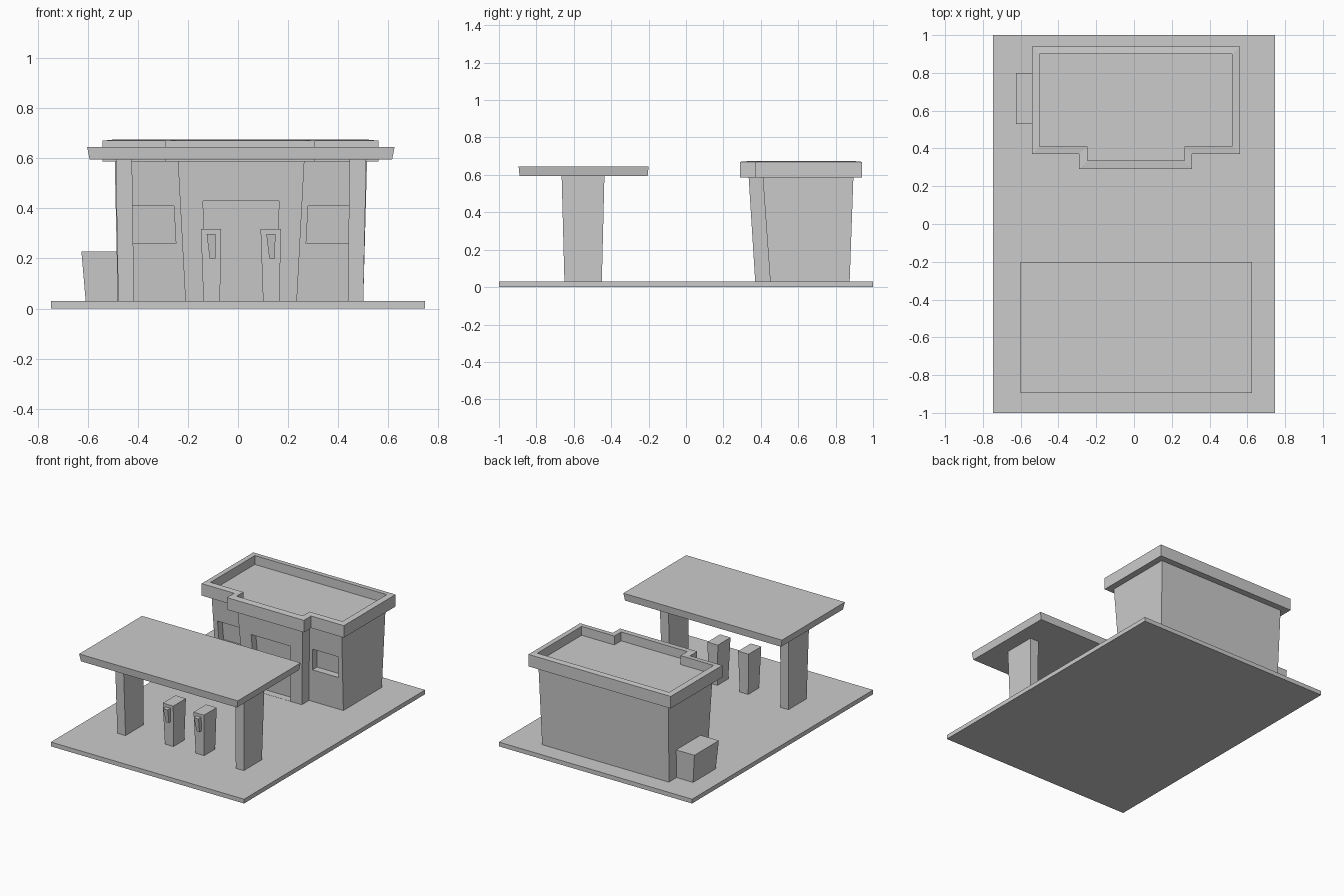
import bpy, bmesh

if "Cube" in bpy.data.objects:
    bpy.data.objects.remove(bpy.data.objects["Cube"])


def loft(name, sections):
    """Join equal-length outlines of 3D points and cap both ends."""
    bm = bmesh.new()
    rings = [[bm.verts.new(p) for p in s] for s in sections]
    n = len(rings[0])
    for a, b in zip(rings, rings[1:]):
        for i in range(n):
            j = (i + 1) % n
            bm.faces.new((a[i], a[j], b[j], b[i]))
    bm.faces.new(rings[0][::-1])
    bm.faces.new(rings[-1])
    bmesh.ops.recalc_face_normals(bm, faces=bm.faces)
    mesh = bpy.data.meshes.new(name)
    bm.to_mesh(mesh)
    bm.free()
    ob = bpy.data.objects.new(name, mesh)
    bpy.context.collection.objects.link(ob)
    return ob


def rect(x0, x1, y0, y1, z):
    return [(x0, y0, z), (x1, y0, z), (x1, y1, z), (x0, y1, z)]


def tee(x0, x1, px0, px1, y0, yp, y1, z):
    """Rectangle with a shallow bay stepping forward from y0 to yp."""
    return [(x0, y0, z), (px0, y0, z), (px0, yp, z), (px1, yp, z),
            (px1, y0, z), (x1, y0, z), (x1, y1, z), (x0, y1, z)]


def tapered(name, low, high, z0, z1):
    return loft(name, [rect(*low, z0), rect(*high, z1)])


def recess(target, low, high, z0, z1, y_low, y_high, depth=0.05):
    """Cut a recess following the sloped wall (y at z 0.03 and z 0.59)."""
    def y(z):
        return y_low + (y_high - y_low) * (z - 0.03) / 0.56
    cutter = tapered("cutter", (*low, y(z0) - 0.1, y(z0) + depth),
                     (*high, y(z1) - 0.1, y(z1) + depth), z0, z1)
    mod = target.modifiers.new("recess", 'BOOLEAN')
    mod.operation, mod.solver, mod.object = 'DIFFERENCE', 'EXACT', cutter
    bpy.context.view_layer.objects.active = target
    bpy.ops.object.modifier_apply(modifier=mod.name)
    bpy.data.objects.remove(cutter)


# Forecourt slab
tapered("forecourt", (-0.747, 0.747, -1, 1), (-0.747, 0.747, -1, 1), 0, 0.03)

# Shop walls, flaring outwards, with door and windows
walls = loft("shop_walls", [
    tee(-0.48, 0.50, -0.21, 0.235, 0.45, 0.37, 0.875, 0.03),
    tee(-0.492, 0.515, -0.24, 0.265, 0.41, 0.335, 0.895, 0.59)])
recess(walls, (-0.45, -0.248), (-0.455, -0.256), 0.26, 0.41, 0.45, 0.41)
recess(walls, (0.272, 0.473), (0.28, 0.478), 0.26, 0.41, 0.45, 0.41)
recess(walls, (-0.123, 0.148), (-0.14, 0.164), 0.031, 0.43, 0.37, 0.335)

# Shop roof with raised parapet
outer = (-0.54, 0.56, -0.29, 0.307, 0.37, 0.29, 0.94)
inner = (-0.50, 0.52, -0.245, 0.267, 0.41, 0.335, 0.90)
loft("shop_roof", [tee(*outer, 0.586), tee(*outer, 0.67),
                   tee(*inner, 0.674), tee(*inner, 0.612)])

# Utility box on the left wall
tapered("utility_box", (-0.608, -0.47, 0.54, 0.79),
        (-0.625, -0.47, 0.53, 0.80), 0.03, 0.228)

# Canopy and its two pillars
tapered("canopy", (-0.592, 0.615, -0.89, -0.205),
        (-0.602, 0.625, -0.895, -0.20), 0.594, 0.645)
for side, low, high in (("left", (-0.478, -0.415), (-0.488, -0.423)),
                        ("right", (0.438, 0.50), (0.445, 0.512))):
    tapered(side + "_pillar", (*low, -0.65, -0.45),
            (*high, -0.665, -0.436), 0.03, 0.60)

# Fuel pumps with a nozzle on the front
for side, x in (("left", -0.107), ("right", 0.131)):
    tapered(side + "_pump", (x - 0.031, x + 0.035, -0.61, -0.49),
            (x - 0.041, x + 0.04, -0.62, -0.48), 0.03, 0.318)
    tapered(side + "_nozzle", (x - 0.006, x + 0.017, -0.635, -0.60),
            (x - 0.018, x + 0.018, -0.65, -0.60), 0.20, 0.297)
